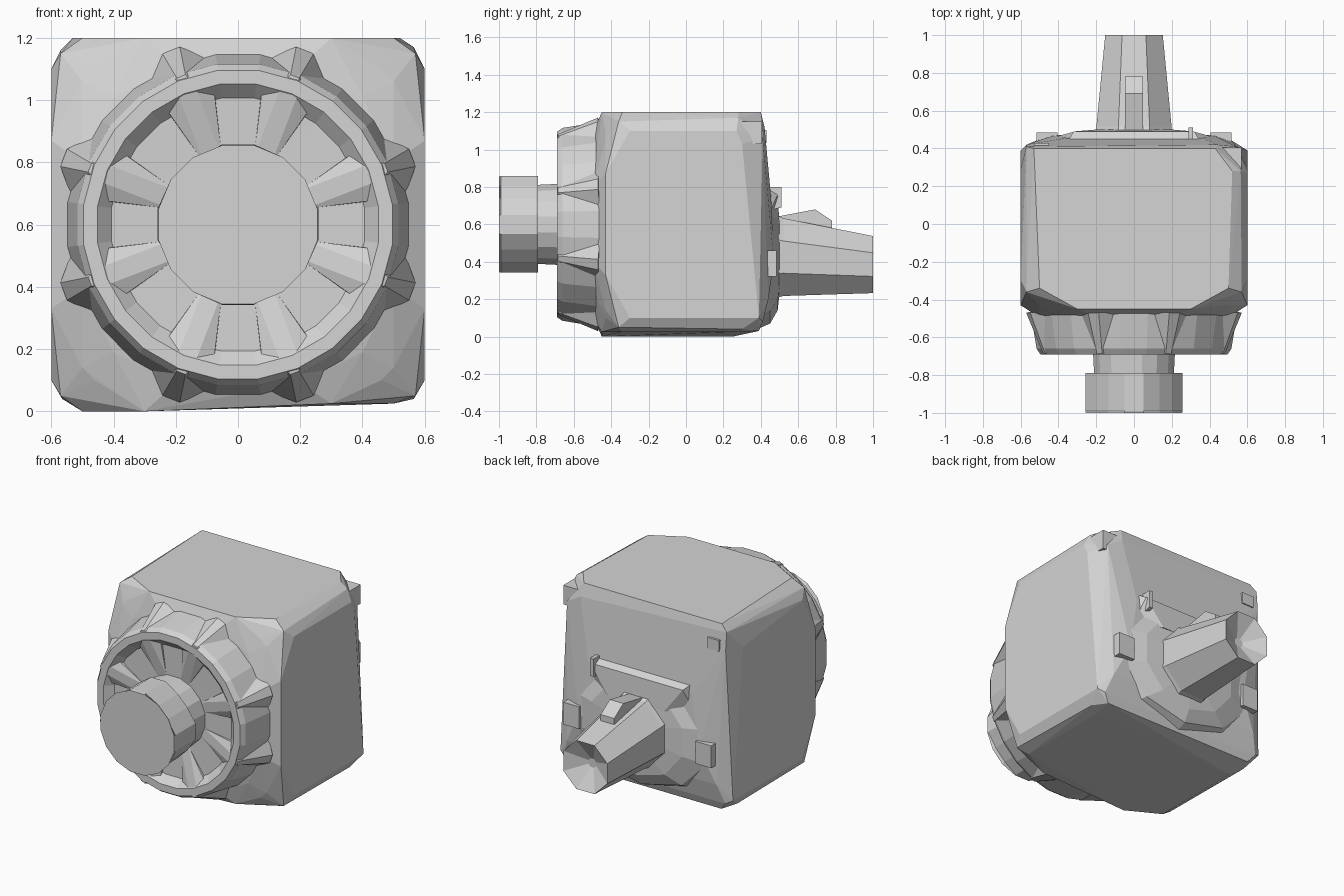
import bpy, bmesh, math
from mathutils import Vector

if "Cube" in bpy.data.objects:
    bpy.data.objects.remove(bpy.data.objects["Cube"])

grey = bpy.data.materials.new("plain_grey")
grey.use_nodes = True
grey.diffuse_color = (0.66, 0.66, 0.66, 1)
grey.node_tree.nodes["Principled BSDF"].inputs["Base Color"].default_value = grey.diffuse_color

MID = 0.6  # height of the front axis


def finish(name, bm):
    bmesh.ops.recalc_face_normals(bm, faces=bm.faces[:])
    mesh = bpy.data.meshes.new(name)
    bm.to_mesh(mesh)
    bm.free()
    mesh.materials.append(grey)
    obj = bpy.data.objects.new(name, mesh)
    bpy.context.collection.objects.link(obj)
    return obj


def hull(name, points):
    """Faceted solid wrapped around a few points."""
    bm = bmesh.new()
    for p in points:
        bm.verts.new(p)
    res = bmesh.ops.convex_hull(bm, input=bm.verts[:])
    loose = {g for g in res["geom_interior"] + res["geom_unused"]
             if isinstance(g, bmesh.types.BMVert)}
    bmesh.ops.delete(bm, geom=list(loose), context="VERTS")
    bmesh.ops.dissolve_limit(bm, angle_limit=0.02, verts=bm.verts[:], edges=bm.edges[:])
    return finish(name, bm)


def turned(name, sides, rings, flute=0):
    """Faceted solid along y; each ring is (y, x radius, z radius, centre z)."""
    bm = bmesh.new()
    loops = []
    for n, (y, rx, rz, cz) in enumerate(rings):
        loop = []
        for i in range(sides):
            a = math.tau * (i + 0.5) / sides
            k = 1 - flute if (n and i % 4 in (1, 2)) else 1
            loop.append(bm.verts.new((k * rx * math.cos(a), y, cz + k * rz * math.sin(a))))
        loops.append(loop)
    for a, b in zip(loops, loops[1:]):
        for i in range(sides):
            j = (i + 1) % sides
            bm.faces.new((a[i], a[j], b[j], b[i]))
    bm.faces.new(loops[0])
    bm.faces.new(loops[-1])
    return finish(name, bm)


def round_rings(*pairs):
    return [(y, r, r, MID) for y, r in pairs]


def box(name, centre, size):
    c, s = Vector(centre), Vector(size) / 2
    return hull(name, [c + Vector((s.x * i, s.y * j, s.z * k))
                       for i in (-1, 1) for j in (-1, 1) for k in (-1, 1)])


# Body: cut-cornered block; the underside rises a little toward the left
front = ((0.6, -0.43, 0.27), (0.6, -0.3, 0.5), (0.3, -0.45, 0.6), (0.5, -0.34, 0.6),
         (0.57, -0.36, 0.55), (0.5, -0.43, 0.46), (0.46, -0.43, 0.5), (0.4, -0.475, 0.41),
         (0.5, -0.495, 0.2), (0.2, -0.49, 0.51))
back_low = ((0.6, 0.39, -0.5), (0.5, 0.25, -0.6), (0.565, 0.3, -0.56),
            (0.52, 0.39, -0.57), (0.56, 0.41, -0.52))
# Upper back corner: notched on the left, nearly square on the right
back_top = {1: ((0.6, 0.3, 0.43), (0.6, 0.27, 0.5), (0.565, 0.28, 0.57), (0.52, 0.28, 0.6),
                (0.43, 0.4, 0.6), (0.54, 0.41, 0.46), (0.44, 0.42, 0.52)),
            -1: ((0.6, 0.29, 0.43), (0.58, 0.3, 0.53), (0.53, 0.4, 0.6),
                 (0.57, 0.41, 0.56), (0.57, 0.42, 0.45))}
shell = []
for sx in (-1, 1):
    for x, y, z in front:
        rise = 0.025 if sx > 0 and z > 0.58 else 0
        shell += [(sx * x, y, MID + z), (sx * x, y, MID - z + rise)]
    for x, y, z in back_top[sx] + back_low:
        rise = 0.025 if sx > 0 and z < -0.58 else 0
        shell.append((sx * x, y, MID + z + rise))
    # Back face swells toward the shaft mount
    shell += [(sx * 0.36, 0.455, 0.74), (sx * 0.52, 0.44, 0.2), (sx * 0.42, 0.47, 0.4)]
hull("body", shell)

# Front collar with a shallow recessed face
turned("collar", 24, round_rings((-0.4, 0.56), (-0.48, 0.55), (-0.66, 0.52), (-0.69, 0.5),
                                 (-0.69, 0.455), (-0.645, 0.41), (-0.64, 0.2)))

# Buttresses in pairs beside each of the four main directions
for q in range(4):
    for side in (-1, 1):
        a = q * math.pi / 2 + side * math.radians(21)
        out = Vector((math.cos(a), 0, math.sin(a)))
        tan = Vector((-math.sin(a), 0, math.cos(a)))
        pts = [out * r + tan * t + Vector((0, y, MID))
               for r, y, w in ((0.22, -0.64, 0.03), (0.42, -0.66, 0.08), (0.47, -0.69, 0.03),
                               (0.51, -0.685, 0.015), (0.6, -0.47, 0.03), (0.52, -0.46, 0.12))
               for t in (-w, w)]
        hull("collar_buttress", pts)

# Front neck and fluted cap
turned("neck", 16, round_rings((-0.8, 0.215), (-0.6, 0.225)))
turned("cap", 16, round_rings((-1.0, 0.26), (-0.99, 0.263), (-0.79, 0.263)), flute=0.08)

# Rear mount and tapered output shaft with a hollow end
turned("rear_mount", 10, [(0.38, 0.56, 0.38, 0.42), (0.45, 0.48, 0.35, 0.42),
                          (0.49, 0.33, 0.29, 0.43), (0.5, 0.2, 0.2, 0.43)])
turned("shaft", 8, [(0.46, 0.22, 0.25, 0.43), (0.52, 0.215, 0.225, 0.425),
                    (1.0, 0.165, 0.165, 0.385), (0.93, 0.03, 0.03, 0.385)])

# Key on top of the shaft
hull("shaft_key", [(x, y, z) for x in (-0.047, 0.047)
                   for y, z in ((0.48, 0.64), (0.62, 0.63), (0.69, 0.68),
                                (0.78, 0.62), (0.78, 0.54), (0.5, 0.5))])

# Rear ledge, its peg, and the lugs around the mount
hull("rear_ledge", [(sx * x, y, z) for sx in (-1, 1)
                    for x, y, z in ((0.36, 0.42, 0.8), (0.32, 0.49, 0.76),
                                    (0.2, 0.5, 0.6), (0.36, 0.42, 0.6))])
hull("ledge_peg", [(0.3 + x, y, z) for x in (-0.012, 0.012)
                   for y, z in ((0.42, 0.8), (0.51, 0.8), (0.51, 0.69), (0.42, 0.67))])
for s in (-1, 1):
    box("mount_lug", (s * 0.46, 0.44, 0.39), (0.11, 0.09, 0.14))

# Corner bolts on the upper back edge
box("left_corner_bolt", (0.51, 0.345, 1.09), (0.12, 0.12, 0.12))
box("right_corner_bolt", (-0.49, 0.405, 1.07), (0.08, 0.05, 0.07))
